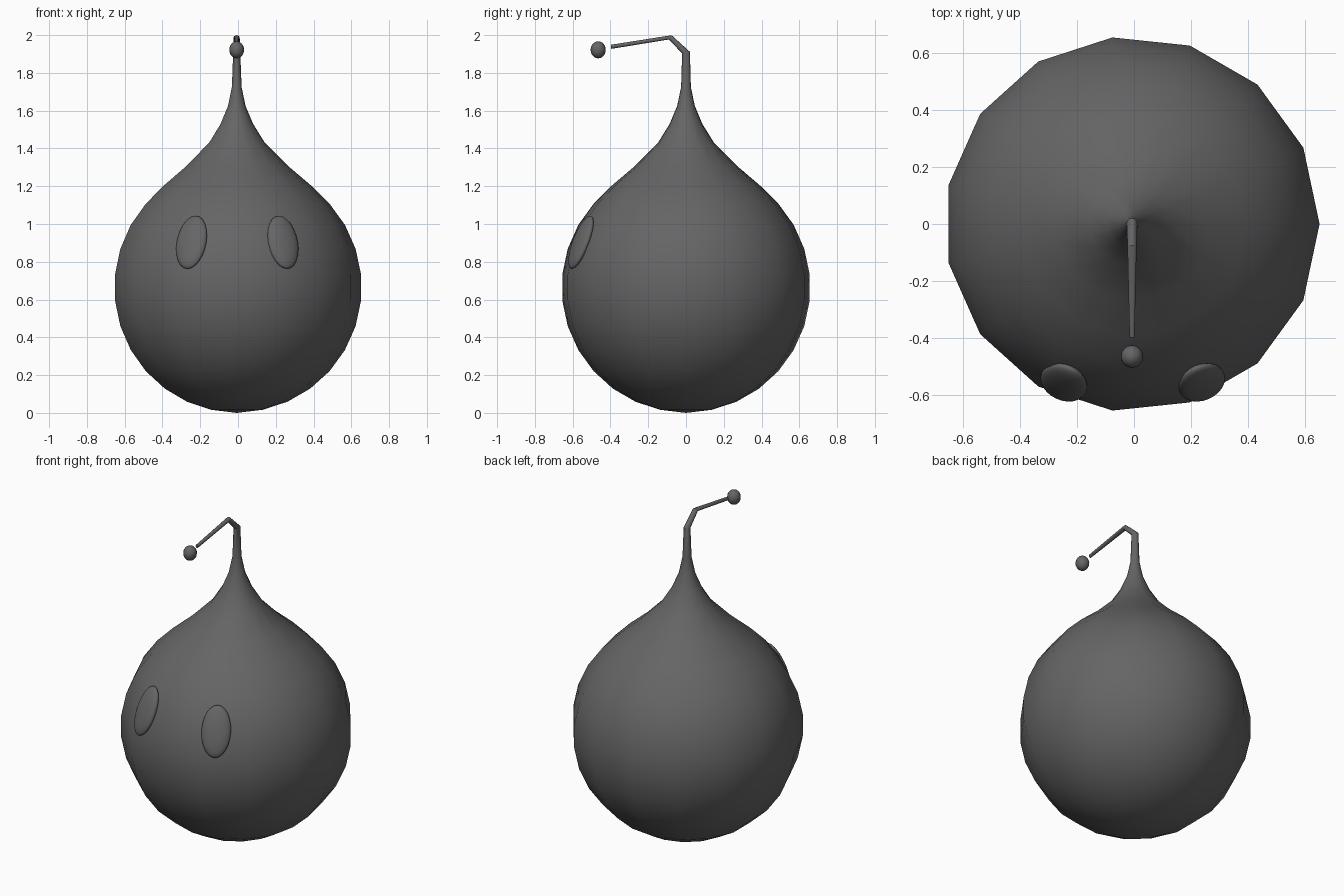
import bpy, bmesh, math
from mathutils import Vector, Matrix

if "Cube" in bpy.data.objects:
    bpy.data.objects.remove(bpy.data.objects["Cube"])

SIDES, R, CX, CZ = 15, 0.662, -0.007, 0.664

grey = bpy.data.materials.new("dark grey")
grey.diffuse_color = (0.13, 0.13, 0.13, 1)
grey.use_nodes = True
grey.node_tree.nodes["Principled BSDF"].inputs["Base Color"].default_value = grey.diffuse_color


def finish(bm, name):
    bmesh.ops.recalc_face_normals(bm, faces=bm.faces)
    for f in bm.faces:
        f.smooth = True
    me = bpy.data.meshes.new(name)
    bm.to_mesh(me)
    bm.free()
    me.materials.append(grey)
    ob = bpy.data.objects.new(name, me)
    bpy.context.collection.objects.link(ob)
    return ob


def ellipsoid(name, matrix, u=24, v=16):
    bm = bmesh.new()
    bmesh.ops.create_uvsphere(bm, u_segments=u, v_segments=v, radius=1, matrix=matrix)
    return finish(bm, name)


# Round body drawn up into a neck and a bent stalk: (y, z, half width, half depth, tilt)
rings = []
for lat in range(-78, 43, 12):
    a = math.radians(lat)
    rings.append((0, CZ + R * math.sin(a), R * math.cos(a), R * math.cos(a), 0))
for z, r in ((1.203, 0.395), (1.307, 0.272), (1.432, 0.148), (1.53, 0.087),
             (1.625, 0.047), (1.725, 0.026)):
    rings.append((0, z, r, r, 0))
rings += [(0, 1.908, 0.019, 0.021, 10),
          (-0.084, 1.988, 0.016, 0.014, 55),
          (-0.397, 1.938, 0.009, 0.011, 98)]

bm = bmesh.new()
loops = []
for y, z, rx, rt, tilt in rings:
    t = math.radians(tilt)
    loops.append([bm.verts.new((CX + rx * math.cos(a),
                                y + rt * math.sin(a) * math.cos(t),
                                z + rt * math.sin(a) * math.sin(t)))
                  for a in (2 * math.pi * i / SIDES for i in range(SIDES))])
for lo, hi in zip(loops, loops[1:]):
    for i in range(SIDES):
        j = (i + 1) % SIDES
        bm.faces.new((lo[i], lo[j], hi[j], hi[i]))
pole = bm.verts.new((CX, 0, 0))
for i in range(SIDES):
    bm.faces.new((pole, loops[0][(i + 1) % SIDES], loops[0][i]))
bm.faces.new(loops[-1])
body = finish(bm, "body_and_stalk")
bpy.context.view_layer.objects.active = body
body.select_set(True)
bpy.ops.object.shade_smooth_by_angle(angle=math.radians(40))

# Oval eyes lying against the body
for side, name in ((-1, "left_eye"), (1, "right_eye")):
    n = Vector((side * 0.41 * 0.93, -0.91 * 0.93, 0.37)).normalized()
    across = Vector((0, 0, 1)).cross(n).normalized()
    up = n.cross(across)
    rot = Matrix((across, up, n)).transposed().to_4x4()
    ellipsoid(name, Matrix.Translation((side * 0.242 - 0.004, -0.556, 0.903))
              @ rot @ Matrix.Diagonal((0.085, 0.151, 0.032, 1)))

# Small ball floating at the tip of the stalk
ellipsoid("tip_ball", Matrix.Translation((CX, -0.465, 1.922))
          @ Matrix.Diagonal((0.039, 0.04, 0.045, 1)), 16, 12)
